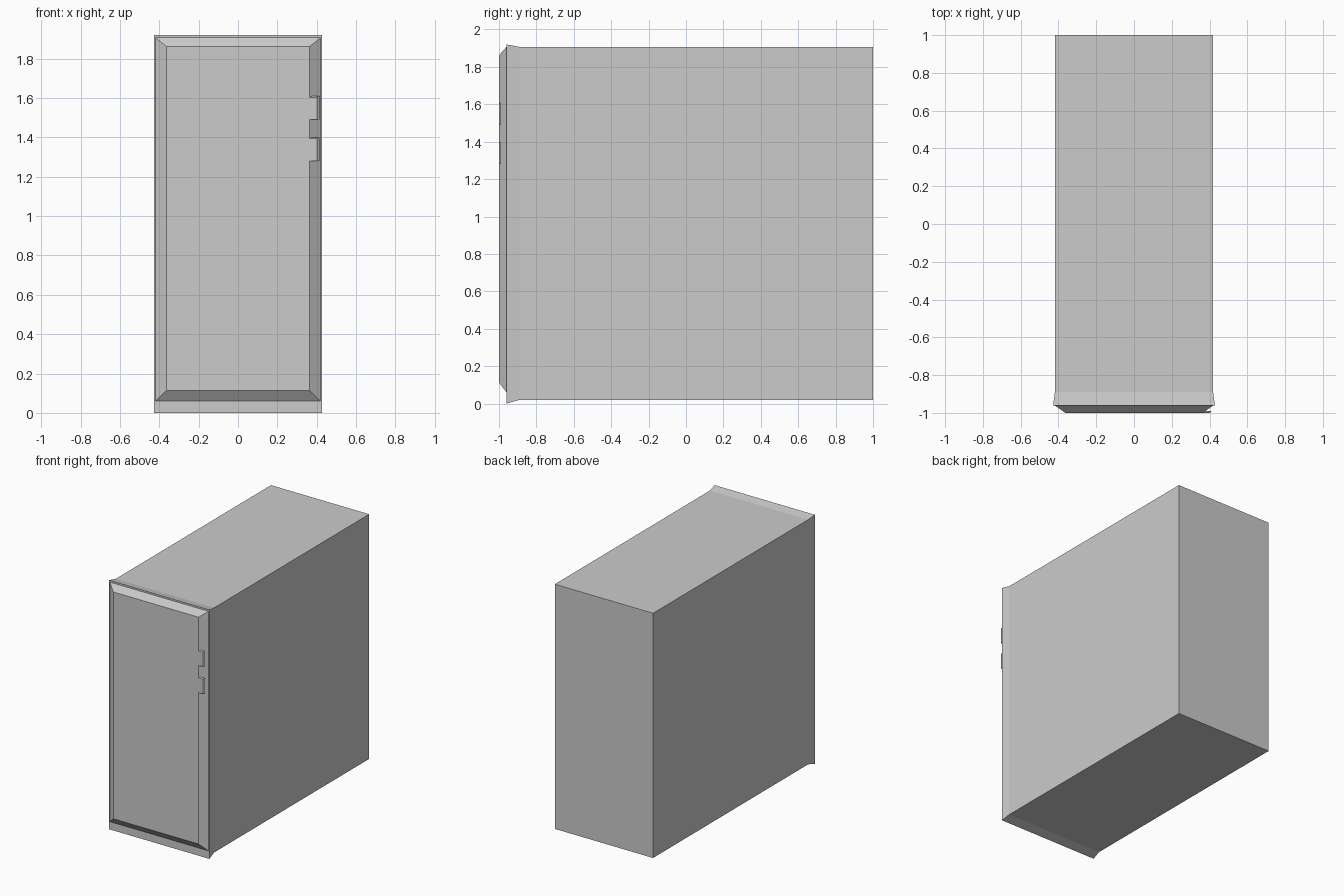
import bpy, bmesh

if "Cube" in bpy.data.objects:
    bpy.data.objects.remove(bpy.data.objects["Cube"])


def make_object(name, bm):
    bmesh.ops.recalc_face_normals(bm, faces=bm.faces)
    mesh = bpy.data.meshes.new(name)
    bm.to_mesh(mesh)
    bm.free()
    obj = bpy.data.objects.new(name, mesh)
    bpy.context.collection.objects.link(obj)
    return obj


def loft(name, sections):
    """Skin rectangles (y, x0, x1, z0, z1) from back to front, capped at both ends."""
    bm = bmesh.new()
    rings = [[bm.verts.new(p) for p in
              ((x0, y, z0), (x1, y, z0), (x1, y, z1), (x0, y, z1))]
             for y, x0, x1, z0, z1 in sections]
    for a, b in zip(rings, rings[1:]):
        for i in range(4):
            j = (i + 1) % 4
            bm.faces.new((a[i], a[j], b[j], b[i]))
    bm.faces.new(rings[0])
    bm.faces.new(rings[-1])
    return make_object(name, bm)


# Case with a slightly flared front rim
loft("case", [
    (1.0, -0.419, 0.419, 0.02, 1.907),
    (-0.89, -0.419, 0.419, 0.02, 1.907),
    (-0.96, -0.428, 0.428, 0.0, 1.92),
])

# Front panel with sloping borders
loft("front_panel", [
    (-0.96, -0.42, 0.42, 0.06, 1.907),
    (-1.0, -0.364, 0.364, 0.113, 1.862),
])

# Two thin buttons overhanging the right border
for name, z0, z1 in (("upper_button", 1.49, 1.61), ("lower_button", 1.28, 1.40)):
    loft(name, [
        (-0.99, 0.355, 0.413, z0, z1),
        (-1.0, 0.355, 0.401, z0, z1 - 0.006),
    ])
